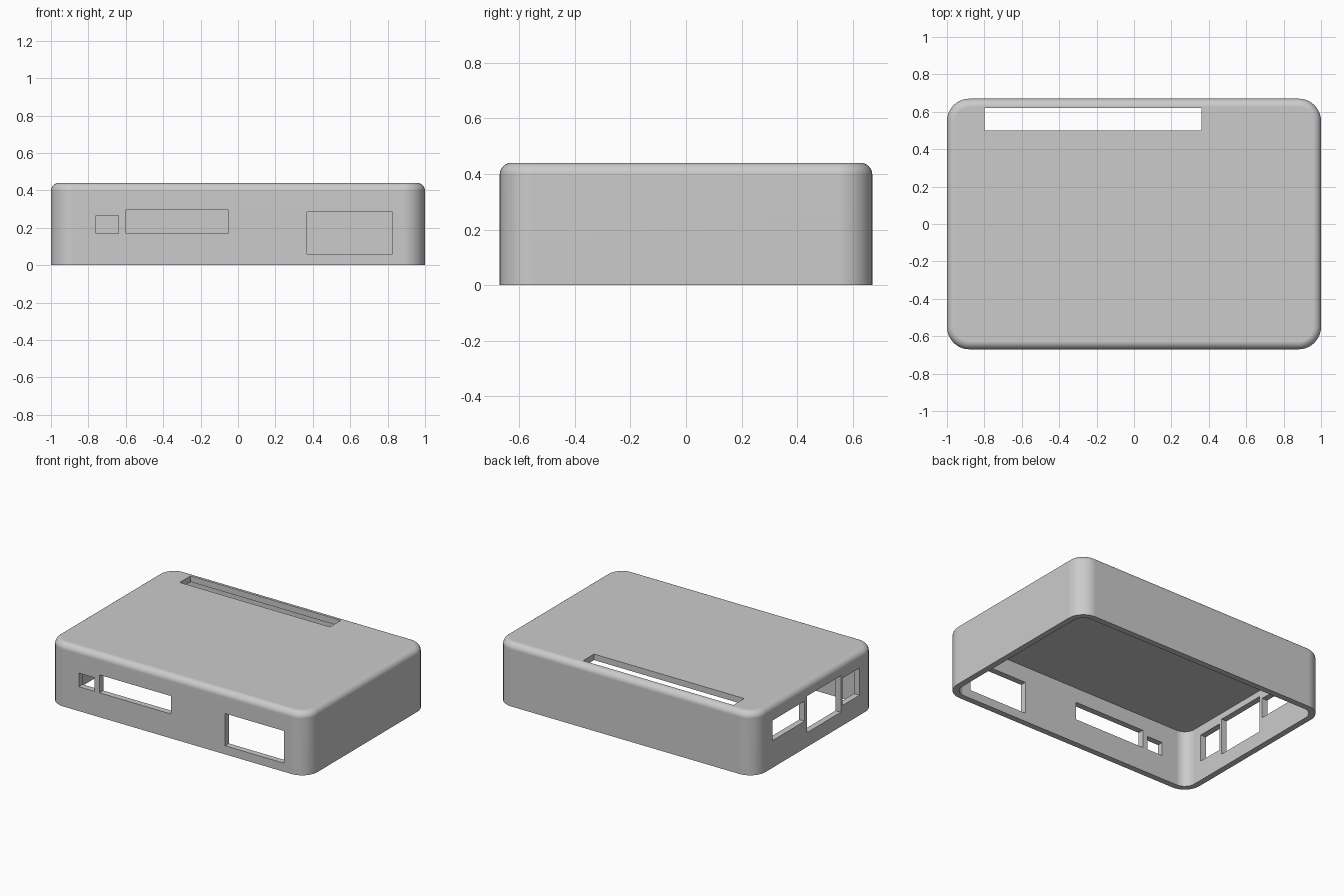
import bpy
import bmesh
from mathutils import Matrix, Vector

cube = bpy.data.objects.get("Cube")
if cube:
    bpy.data.objects.remove(cube, do_unlink=True)

W, D, H = 2.0, 1.34, 0.44   # outer size
T = 0.042                   # wall thickness
R = 0.12                    # corner radius
FILLET = 0.043              # rounding of the upper rim

grey = bpy.data.materials.new("plain_grey")
grey.use_nodes = True
grey.diffuse_color = (0.6, 0.6, 0.6, 1)
grey.node_tree.nodes["Principled BSDF"].inputs["Base Color"].default_value = (0.6, 0.6, 0.6, 1)


def box(name, lo, hi, radius=0, fillet=0):
    """Box between two corners, with optional upright and top edge rounding."""
    lo, hi = Vector(lo), Vector(hi)
    bm = bmesh.new()
    bmesh.ops.create_cube(bm, size=1, matrix=Matrix.Translation((lo + hi) / 2)
                          @ Matrix.Diagonal((*(hi - lo), 1)))
    if radius:
        upright = [e for e in bm.edges if abs(e.verts[0].co.z - e.verts[1].co.z) > 0.01]
        bmesh.ops.bevel(bm, geom=upright, offset=radius, segments=10,
                        profile=0.5, affect='EDGES')
    if fillet:
        rim = [e for e in bm.edges if all(v.co.z > hi.z - 1e-4 for v in e.verts)]
        bmesh.ops.bevel(bm, geom=rim, offset=fillet, segments=6,
                        profile=0.5, affect='EDGES')
    bmesh.ops.recalc_face_normals(bm, faces=bm.faces)
    mesh = bpy.data.meshes.new(name)
    bm.to_mesh(mesh)
    bm.free()
    mesh.materials.append(grey)
    obj = bpy.data.objects.new(name, mesh)
    bpy.context.collection.objects.link(obj)
    return obj


# Rounded shell, open underneath
shell = box("case_cover", (-W / 2, -D / 2, 0), (W / 2, D / 2, H), R, FILLET)
cutters = [box("cavity", (T - W / 2, T - D / 2, -0.2), (W / 2 - T, D / 2 - T, H - T), R - T)]

# Front ports: x range, z range
for x0, x1, z0, z1 in [(-0.76, -0.64, 0.17, 0.265),
                       (-0.60, -0.05, 0.17, 0.295),
                       (0.37, 0.825, 0.06, 0.285)]:
    cutters.append(box("front_port", (x0, -D / 2 - 0.1, z0), (x1, -D / 2 + 0.1, z1)))

# Side ports on the -x wall: y range, z range
for y0, y1, z0, z1 in [(-0.485, -0.30, 0.14, 0.33),
                       (-0.28, 0.095, 0.10, 0.355),
                       (0.12, 0.475, 0.19, 0.33)]:
    cutters.append(box("side_port", (-W / 2 - 0.1, y0, z0), (-W / 2 + 0.1, y1, z1)))

# Long slot in the top
cutters.append(box("top_slot", (-0.80, 0.50, H - 0.1), (0.36, 0.62, H + 0.1)))

# Cut every opening, then drop the cutters
bpy.ops.object.select_all(action='DESELECT')
bpy.context.view_layer.objects.active = shell
shell.select_set(True)
for cutter in cutters:
    mod = shell.modifiers.new("cut", 'BOOLEAN')
    mod.operation = 'DIFFERENCE'
    mod.solver = 'EXACT'
    mod.object = cutter
    bpy.ops.object.modifier_apply(modifier=mod.name)
    bpy.data.objects.remove(cutter, do_unlink=True)

# Smooth roundings, crisp openings, flat walls
bpy.ops.object.shade_smooth_by_angle(angle=0.6)
weighted = shell.modifiers.new("flat_walls", 'WEIGHTED_NORMAL')
weighted.keep_sharp = True
